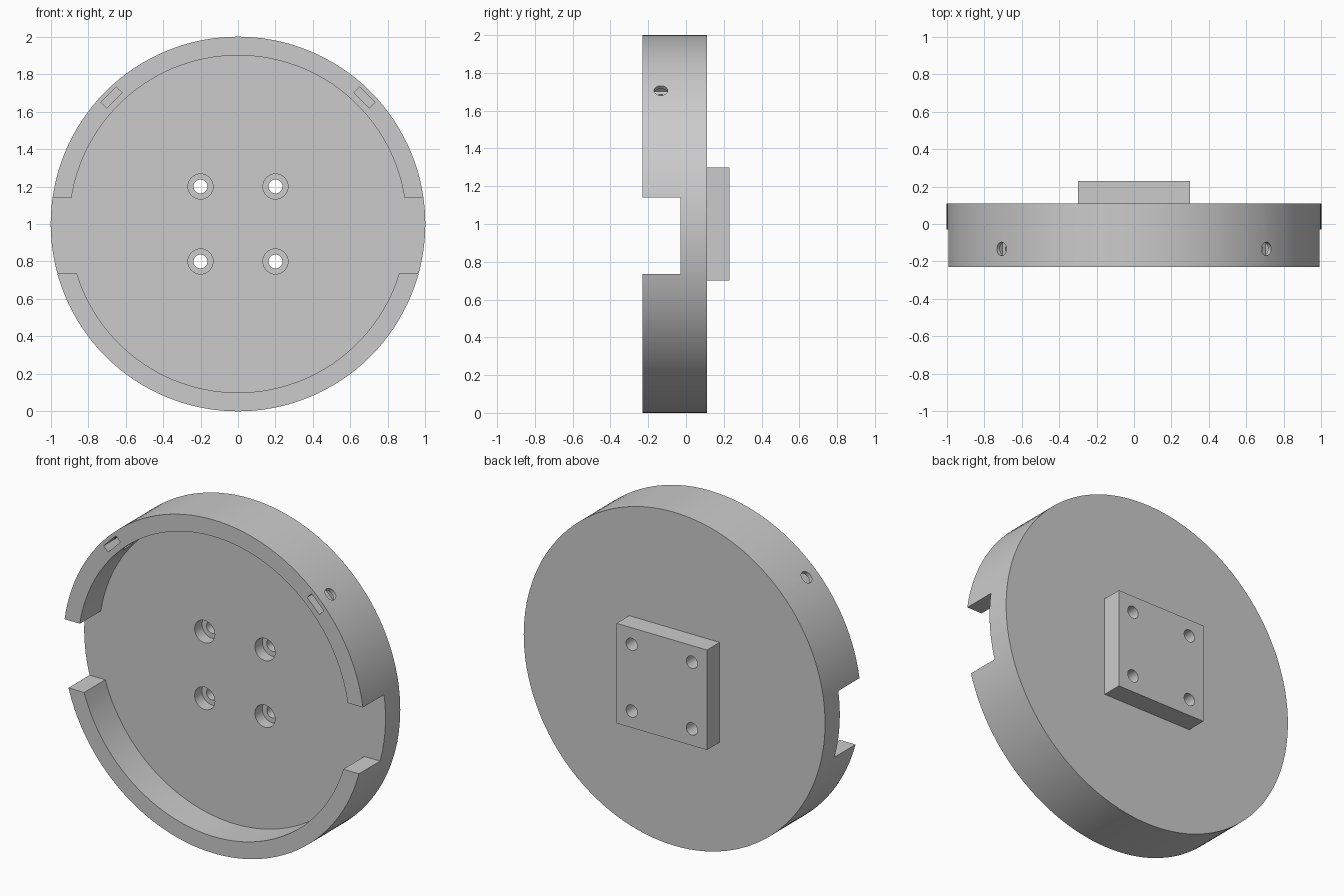
import bpy
import math
from mathutils import Matrix, Vector

cube = bpy.data.objects.get("Cube")
if cube:
    bpy.data.objects.remove(cube, do_unlink=True)

CENTRE_Z = 1.0
FRONT, FLOOR, BACK, PLATE_BACK = -0.23, -0.03, 0.11, 0.23

grey = bpy.data.materials.new("plain grey")
grey.use_nodes = True
colour = (0.6, 0.6, 0.6, 1)
grey.diffuse_color = colour
grey.node_tree.nodes["Principled BSDF"].inputs["Base Color"].default_value = colour


def finish(name):
    obj = bpy.context.object
    obj.name = name
    obj.data.materials.append(grey)
    return obj


def cylinder(name, radius, start, end, sides=32):
    """Cylinder between two points."""
    start, end = Vector(start), Vector(end)
    axis = end - start
    bpy.ops.mesh.primitive_cylinder_add(vertices=sides, radius=radius, depth=axis.length)
    obj = finish(name)
    turn = axis.to_track_quat('Z', 'Y').to_matrix().to_4x4()
    obj.data.transform(Matrix.Translation((start + end) / 2) @ turn)
    return obj


def box(name, size, centre, angle=0.0):
    """Box turned about the y axis."""
    bpy.ops.mesh.primitive_cube_add(size=1)
    obj = finish(name)
    obj.data.transform(Matrix.Translation(centre) @ Matrix.Rotation(angle, 4, 'Y')
                       @ Matrix.Diagonal((*size, 1)))
    return obj


def combine(target, tool, operation='DIFFERENCE'):
    mod = target.modifiers.new(tool.name, 'BOOLEAN')
    mod.operation, mod.solver, mod.object = operation, 'EXACT', tool
    bpy.ops.object.select_all(action='DESELECT')
    bpy.context.view_layer.objects.active = target
    target.select_set(True)
    bpy.ops.object.modifier_apply(modifier=mod.name)
    bpy.data.objects.remove(tool, do_unlink=True)


# Round body with a square mounting plate on its back
body = cylinder("round_housing", 1.0, (0, FRONT, CENTRE_Z), (0, BACK, CENTRE_Z), 128)
plate_start = BACK - 0.05
plate = box("mounting_plate", (0.6, PLATE_BACK - plate_start, 0.6),
            (0, (PLATE_BACK + plate_start) / 2, CENTRE_Z))
combine(body, plate, 'UNION')

# Front pocket, leaving a raised rim
combine(body, cylinder("pocket", 0.9, (0, FRONT - 0.1, CENTRE_Z), (0, FLOOR, CENTRE_Z), 128))

# Notches through both sides of the rim
low, high = 0.735, 1.14
for side in (-1, 1):
    combine(body, box("side_notch", (0.6, FLOOR - FRONT + 0.1, high - low),
                      (side * 0.95, (FLOOR + FRONT - 0.1) / 2, (low + high) / 2)))

# Four counterbored screw holes
for x in (-0.2, 0.2):
    for z in (CENTRE_Z - 0.2, CENTRE_Z + 0.2):
        combine(body, cylinder("counterbore", 0.067, (x, FLOOR - 0.1, z), (x, FLOOR + 0.07, z)))
        combine(body, cylinder("screw_hole", 0.037, (x, FLOOR - 0.1, z), (x, 0.4, z)))

# Nut slots in the rim, each crossed by a radial screw hole
for side in (-1, 1):
    outward = Vector((side, 0, 1)).normalized()
    hub = Vector((0, 0, CENTRE_Z))
    slot_centre = hub + outward * 0.955 + Vector((0, -0.18, 0))
    combine(body, box("nut_slot", (0.115, 0.22, 0.042), slot_centre, side * math.pi / 4))
    level = hub + Vector((0, -0.133, 0))
    combine(body, cylinder("radial_hole", 0.036, level + outward * 0.8, level + outward * 1.1))

body.data.materials.clear()
body.data.materials.append(grey)
for face in body.data.polygons:
    face.material_index = 0
bpy.ops.object.select_all(action='DESELECT')
body.select_set(True)
bpy.context.view_layer.objects.active = body
bpy.ops.object.shade_smooth_by_angle(angle=math.radians(30))
